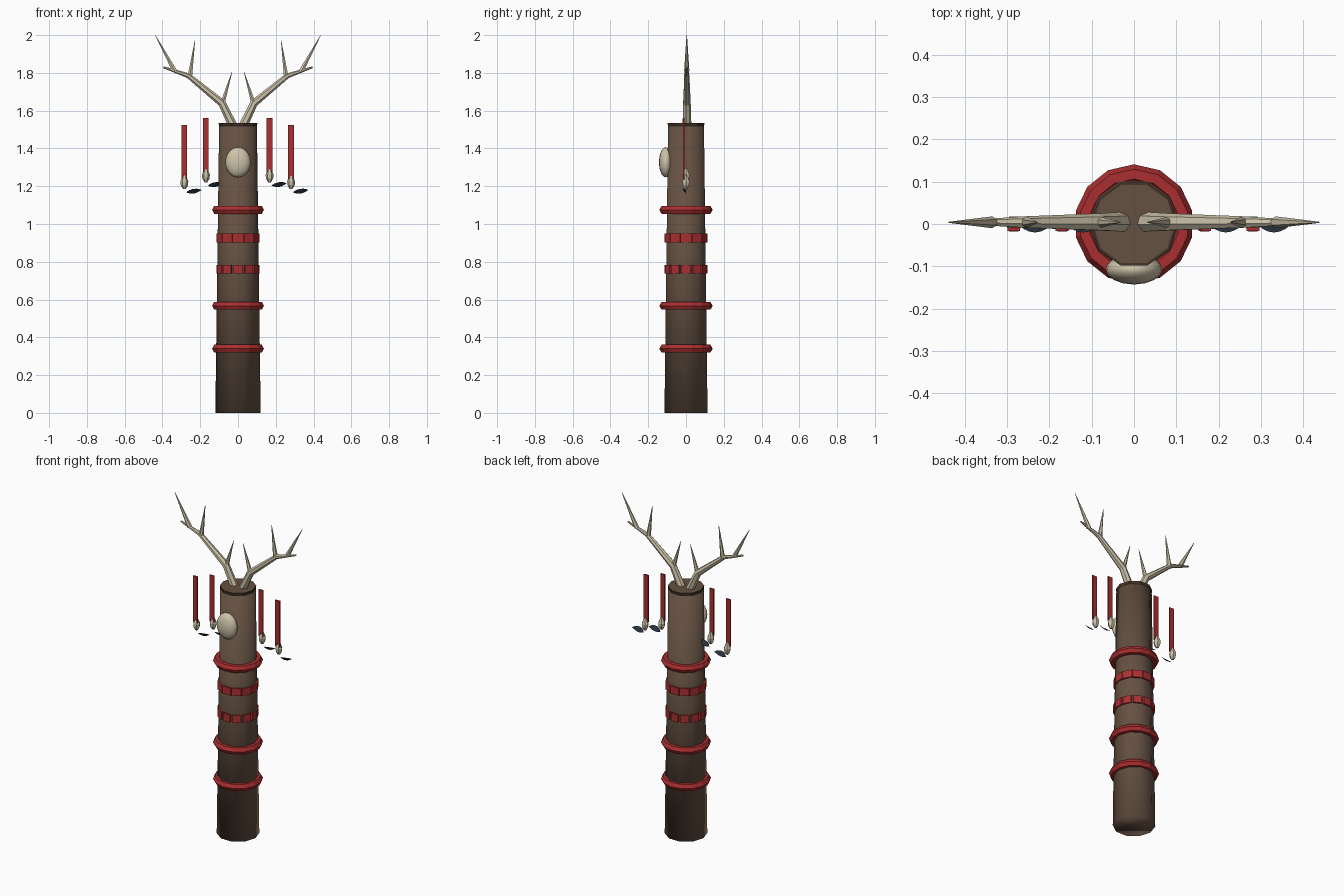
import bpy, bmesh, math
from mathutils import Vector, Matrix

if "Cube" in bpy.data.objects:
    bpy.data.objects.remove(bpy.data.objects["Cube"])


def material(name, rgb):
    m = bpy.data.materials.new(name)
    m.diffuse_color = (*rgb, 1)
    m.use_nodes = True
    m.node_tree.nodes["Principled BSDF"].inputs["Base Color"].default_value = m.diffuse_color
    return m


WOOD = material("brown wood", (0.13, 0.082, 0.054))
DARK = material("dark wood", (0.06, 0.036, 0.024))
RED = material("red cloth", (0.40, 0.028, 0.03))
BONE = material("bone", (0.62, 0.55, 0.40))
FEATHER = material("dark feather", (0.02, 0.03, 0.045))


def finish(name, bm, mats, smooth=False):
    me = bpy.data.meshes.new(name)
    bm.to_mesh(me)
    bm.free()
    ob = bpy.data.objects.new(name, me)
    bpy.context.collection.objects.link(ob)
    for m in mats:
        me.materials.append(m)
    for p in me.polygons:
        p.use_smooth = smooth
    return ob


def loft(bm, rings):
    """Skin a list of equal point rings and close both ends."""
    vs = [[bm.verts.new(p) for p in r] for r in rings]
    n = len(vs[0])
    for a, b in zip(vs, vs[1:]):
        for i in range(n):
            j = (i + 1) % n
            bm.faces.new((a[i], a[j], b[j], b[i]))
    bm.faces.new(vs[0][::-1])
    bm.faces.new(vs[-1])
    bmesh.ops.recalc_face_normals(bm, faces=bm.faces[:])


def circle(r, z, n, x=0, y=0):
    return [(x + r * math.cos(2 * math.pi * i / n), y + r * math.sin(2 * math.pi * i / n), z)
            for i in range(n)]


def tube(bm, path, radii, n=7):
    """Tapered tube along a path lying in the xz plane."""
    pts = [Vector((x, 0.004, z)) for x, z in path]
    rings = []
    for i, p in enumerate(pts):
        d = (pts[min(i + 1, len(pts) - 1)] - pts[max(i - 1, 0)]).normalized()
        side = Vector((0, 1, 0))
        up = d.cross(side)
        rings.append([p + radii[i] * (side * math.cos(2 * math.pi * k / n) + up * math.sin(2 * math.pi * k / n))
                      for k in range(n)])
    loft(bm, rings)


# Pole: ten-sided tapered trunk, softly shaded over its ends
bm = bmesh.new()
loft(bm, [circle(0.12, 0, 10), circle(0.1, 1.522, 10)])
finish("pole", bm, [WOOD], True)

# Pole cap: dark rim around a brown top face
bm = bmesh.new()
loft(bm, [circle(0.1, 1.518, 10), circle(0.103, 1.535, 10)])
top = max(bm.faces, key=lambda f: f.calc_center_median().z)
bmesh.ops.inset_region(bm, faces=[top], thickness=0.006)
top.material_index = 1
finish("pole_cap", bm, [DARK, WOOD])

# Raised red rings
for k, z in enumerate((0.34, 0.567, 1.075)):
    bm = bmesh.new()
    n, m = 14, 6
    grid = []
    for i in range(n):
        a = math.pi / 2 + 2 * math.pi * i / n
        grid.append([])
        for j in range(m):
            b = 2 * math.pi * j / m
            r = 0.118 + 0.023 * math.cos(b)
            grid[-1].append(bm.verts.new((r * math.cos(a), r * math.sin(a), z + 0.024 * math.sin(b))))
    for i in range(n):
        for j in range(m):
            i2, j2 = (i + 1) % n, (j + 1) % m
            bm.faces.new((grid[i][j], grid[i2][j], grid[i2][j2], grid[i][j2]))
    finish(f"red_ring_{k + 1}", bm, [RED])

# Bands of red blocks
for k, (z, r, width) in enumerate(((0.926, 0.104, 0.056), (0.76, 0.106, 0.048))):
    bm = bmesh.new()
    for i in range(12):
        mat = (Matrix.Rotation(2 * math.pi * i / 12, 4, 'Z') @ Matrix.Translation((r, 0, z))
               @ Matrix.Diagonal((0.018, width, 0.046, 1)))
        bmesh.ops.create_cube(bm, size=1, matrix=mat)
    finish(f"block_band_{k + 1}", bm, [RED])

# Oval bone disc on the front
bm = bmesh.new()
bmesh.ops.create_uvsphere(bm, u_segments=16, v_segments=10, radius=1,
                          matrix=Matrix.Translation((0, -0.107, 1.327)) @ Matrix.Diagonal((0.067, 0.036, 0.08, 1)))
finish("bone_disc", bm, [BONE], True)

# Antlers: one beam and three tines per side
for s, side in ((-1, "left"), (1, "right")):
    bm = bmesh.new()
    beam = [(0.02, 1.505), (0.085, 1.64), (0.262, 1.785), (0.395, 1.83)]
    tube(bm, [(s * x, z) for x, z in beam], [0.025, 0.021, 0.014, 0.005])
    for base, tip, r in (((0.08, 1.645), (0.032, 1.805), 0.013),
                         ((0.255, 1.78), (0.228, 1.972), 0.014),
                         ((0.335, 1.81), (0.438, 2.0), 0.014)):
        tube(bm, [(s * base[0], base[1]), (s * tip[0], tip[1])], [r, 0.0012], 6)
    finish(f"{side}_antler", bm, [BONE])

# Hanging ribbons, each with a bone bead and a feather
for k, (x, ztop) in enumerate(((-0.284, 1.525), (-0.17, 1.56), (0.167, 1.56), (0.281, 1.525))):
    y = -0.012
    # ribbon with a notched lower end
    bm = bmesh.new()
    low = ztop - 0.29
    outline = [(-0.015, ztop), (-0.015, low), (0, low + 0.025), (0.015, low), (0.015, ztop)]
    loft(bm, [[(x + u, y + d, w) for u, w in outline] for d in (-0.004, 0.004)])
    finish(f"ribbon_{k + 1}", bm, [RED])
    # bead
    bm = bmesh.new()
    zb = ztop - 0.305
    profile = ((0.008, -0.034), (0.019, -0.014), (0.021, 0.006), (0.012, 0.028), (0.004, 0.044))
    loft(bm, [circle(r, zb + h, 6, x, 0) for r, h in profile])
    finish(f"bead_{k + 1}", bm, [BONE])
    # feather: curved single sheet facing the back
    bm = bmesh.new()
    rows = []
    for i in range(7):
        t = i / 6
        z = zb - 0.053 + 0.012 * t - 0.012 * math.sin(math.pi * t)
        w = 0.001 + 0.024 * math.sin(math.pi * t) ** 0.8 if 0 < t < 1 else 0.001
        u = x + 0.01 + 0.08 * t
        rows.append((bm.verts.new((u, 0, z)), bm.verts.new((u, -0.8 * w, z + w))))
    for (a, b), (c, d) in zip(rows, rows[1:]):
        bm.faces.new((a, b, d, c))
    bm.normal_update()
    finish(f"feather_{k + 1}", bm, [FEATHER])
